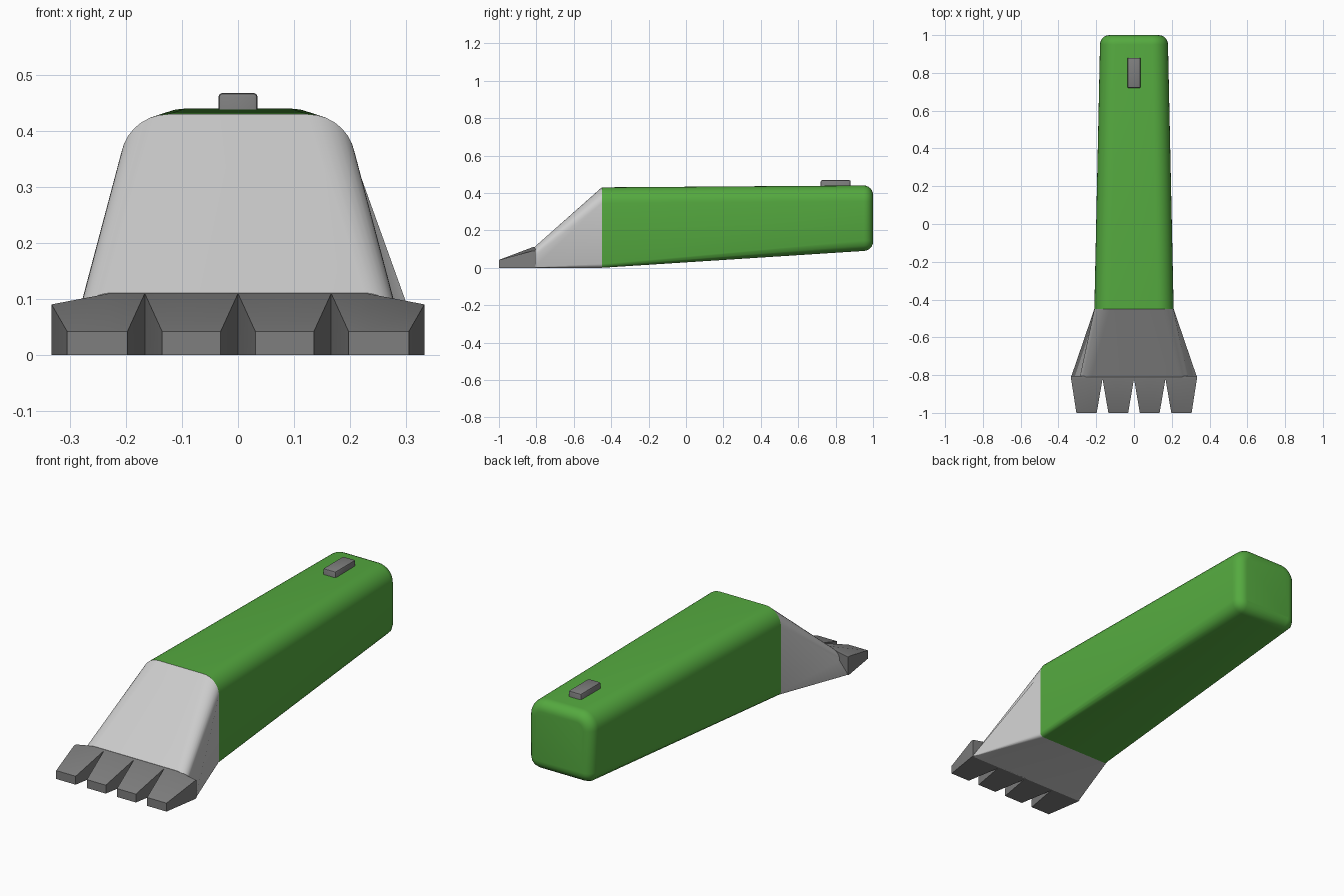
import bpy, bmesh
from math import sin, cos, pi

if "Cube" in bpy.data.objects:
    bpy.data.objects.remove(bpy.data.objects["Cube"])


def material(name, rgb):
    m = bpy.data.materials.new(name)
    m.diffuse_color = (*rgb, 1)
    m.use_nodes = True
    m.node_tree.nodes["Principled BSDF"].inputs["Base Color"].default_value = m.diffuse_color
    return m


green = material("green", (0.09, 0.40, 0.05))
dark = material("dark_grey", (0.21, 0.21, 0.21))


def finish(bm, name, mat=None, angle=0.6):
    bmesh.ops.recalc_face_normals(bm, faces=bm.faces)
    me = bpy.data.meshes.new(name)
    bm.to_mesh(me)
    bm.free()
    ob = bpy.data.objects.new(name, me)
    bpy.context.collection.objects.link(ob)
    if mat:
        me.materials.append(mat)
    bpy.ops.object.select_all(action='DESELECT')
    ob.select_set(True)
    bpy.context.view_layer.objects.active = ob
    bpy.ops.object.shade_smooth_by_angle(angle=angle)
    return ob


def loft(bm, sections):
    """Skin closed (x, z) profiles placed at y; cap both ends."""
    rings = [[bm.verts.new((x, y, z)) for x, z in pts] for y, pts in sections]
    n = len(rings[0])
    for a, b in zip(rings, rings[1:]):
        for i in range(n):
            j = (i + 1) % n
            bm.faces.new((a[i], a[j], b[j], b[i]))
    bm.faces.new(rings[0])
    bm.faces.new(rings[-1][::-1])


def arc(cx, cz, rx, rz, a0, a1, n):
    return [(cx + rx * cos(a0 + (a1 - a0) * i / n),
             cz + rz * sin(a0 + (a1 - a0) * i / n)) for i in range(n + 1)]


def mirrored(half):
    return half + [(-x, z) for x, z in reversed(half)]


def body_section(hw, z0, z1, rt, rb):
    return mirrored(arc(hw - rb, z0 + rb, rb, rb, -pi / 2, 0, 3)
                    + arc(hw - rt, z1 - rt, rt, rt, 0, pi / 2, 8))


# Handle body: tapering tube with a rounded rear end
front = body_section(0.21, 0.0, 0.43, 0.085, 0.02)
R = 0.05
sections = [(-0.45, front)]
for i in range(7):
    t = i / 6 * pi / 2
    d = R * (1 - cos(t))
    sections.append((1 - R + R * sin(t),
                     body_section(0.18 - d, 0.09 + d, 0.44 - d, 0.085 - d, 0.055 - d)))
bm = bmesh.new()
loft(bm, sections)
finish(bm, "handle_body", green)

# Sloping head: from the handle section to a wide low mouth
mouth = mirrored(arc(0.330, 0.003, 0.003, 0.003, -pi / 2, 0, 3)
                 + arc(0.225, 0.06, 0.062, 0.051, 0, pi / 2, 8))
bm = bmesh.new()
loft(bm, [(-0.81, mouth), (-0.45, front)])
finish(bm, "head", None)


# Comb blade: four tapered teeth joined along a narrow root
def top(x):
    return 0.11 - max(0, abs(x) - 0.23) * 0.19


def tooth_profile(x0, x1, h=None):
    xm = max(min(0.23, x1), x0) if x1 > 0.2 else (x0 + x1) / 2
    if x0 < -0.2:
        xm = min(max(-0.23, x0), x1)
    return [(x0, 0), (x1, 0)] + [(x, h or top(x)) for x in (x1, xm, x0)]


bm = bmesh.new()
for k in range(4):
    a, b = -0.333 + k * 0.1665, -0.333 + (k + 1) * 0.1665
    ta = a + (0.028 if k == 0 else 0.031)
    tb = b - (0.028 if k == 3 else 0.031)
    loft(bm, [(-0.805, tooth_profile(a, b)), (-0.82, tooth_profile(a, b)),
              (-1.0, tooth_profile(ta, tb, 0.042))])
finish(bm, "comb_blade", dark, 0.5)

# Power switch on the top near the rear
bm = bmesh.new()
bmesh.ops.create_cube(bm, size=1)
for v in bm.verts:
    v.co = (v.co.x * 0.07, 0.80 + v.co.y * 0.16, 0.444 + v.co.z * 0.048)
bmesh.ops.bevel(bm, geom=[e for e in bm.edges if any(v.co.z > 0.45 for v in e.verts)],
                offset=0.007, segments=2, affect='EDGES', profile=0.5)
finish(bm, "power_switch", dark)
